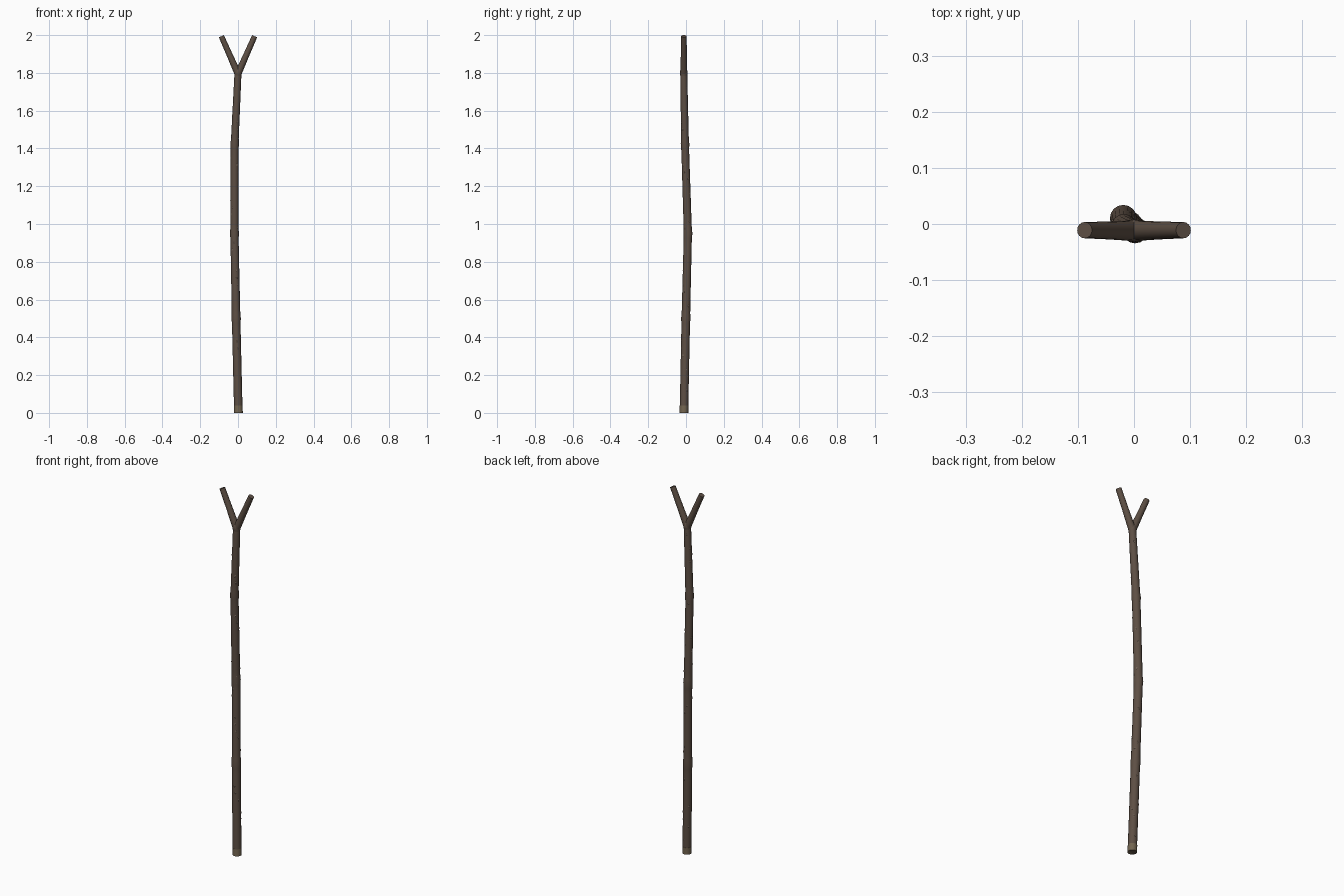
import bpy, bmesh, math, random
from mathutils import Vector

if "Cube" in bpy.data.objects:
    bpy.data.objects.remove(bpy.data.objects["Cube"])

random.seed(4)
SIDES = 16


def material(name, rgb):
    m = bpy.data.materials.new(name)
    m.diffuse_color = (*rgb, 1)
    m.use_nodes = True
    m.node_tree.nodes["Principled BSDF"].inputs["Base Color"].default_value = m.diffuse_color
    return m


bark = material("bark", (0.11, 0.078, 0.058))
cut_wood = material("cut_wood", (0.17, 0.13, 0.08))
pale = material("pale_bark", (0.20, 0.15, 0.115))


def finish(name, bm, mat):
    bmesh.ops.recalc_face_normals(bm, faces=bm.faces)
    me = bpy.data.meshes.new(name)
    bm.to_mesh(me)
    bm.free()
    me.materials.append(mat)
    ob = bpy.data.objects.new(name, me)
    bpy.context.collection.objects.link(ob)
    bpy.context.view_layer.objects.active = ob
    ob.select_set(True)
    bpy.ops.object.shade_smooth_by_angle(angle=math.radians(40))
    ob.select_set(False)
    return ob


def tube(name, rings, mat, axis=(0, 0, 1)):
    """Loft round sections (x, y, z, radius) set square to the axis."""
    q = Vector((0, 0, 1)).rotation_difference(Vector(axis))
    bm = bmesh.new()
    prev = None
    for x, y, z, r in rings:
        ring = []
        for i in range(SIDES):
            a = 2 * math.pi * i / SIDES
            off = q @ Vector((r * math.cos(a), r * math.sin(a), 0))
            ring.append(bm.verts.new(Vector((x, y, z)) + off))
        if prev:
            for i in range(SIDES):
                j = (i + 1) % SIDES
                bm.faces.new((prev[i], prev[j], ring[j], ring[i]))
        else:
            bm.faces.new(ring[::-1])
        prev = ring
    bm.faces.new(prev)
    return finish(name, bm, mat)


# Crooked stem path: x, y, z, radius, bending at each knot
PATH = [(0.002, -0.011, 0.0, 0.0225), (-0.010, -0.001, 0.5, 0.0225),
        (-0.019, 0.010, 0.95, 0.0215), (-0.018, -0.005, 1.42, 0.0205),
        (0.0, -0.012, 1.80, 0.0185)]


def stem_at(z):
    for a, b in zip(PATH, PATH[1:]):
        if z <= b[2]:
            t = (z - a[2]) / (b[2] - a[2])
            return tuple(p + (q - p) * t for p, q in zip(a, b))
    return PATH[-1]


# Stem with slight swellings at the knots
rings = []
steps = 72
for k in range(steps + 1):
    x, y, z, r = stem_at(1.8 * k / steps)
    swell = sum(0.0025 * math.exp(-((z - c) / 0.018) ** 2) for c in (0.5, 0.95, 1.42))
    rings.append((x, y, z, r + swell))
tube("stem", rings, bark)

# Sawn foot and the swelling below the fork
tube("cut_foot", [(0.002, -0.011, 0, 0.0235), (0.001, -0.010, 0.038, 0.0232)], cut_wood)
bm = bmesh.new()
bmesh.ops.create_uvsphere(bm, u_segments=SIDES, v_segments=10, radius=0.0205)
for v in bm.verts:
    v.co = Vector((v.co.x, v.co.y, v.co.z * 1.5)) + Vector((0, -0.012, 1.80))
finish("fork_crotch", bm, bark)

# Forked prongs
for side, label in ((-1, "left"), (1, "right")):
    a, b = Vector((0, -0.012, 1.795)), Vector((side * 0.088, -0.011, 1.994))
    tube(label + "_prong", [(*a, 0.0185), (*a.lerp(b, 0.5), 0.016), (*b, 0.0145)],
         bark, (b - a).normalized())

# Pale bark nubs scattered over the stem
bm = bmesh.new()
for k in range(46):
    x, y, z, r = stem_at(0.08 + 1.68 * k / 45)
    a = random.uniform(0, 2 * math.pi)
    made = bmesh.ops.create_uvsphere(bm, u_segments=8, v_segments=6, radius=0.005)
    for v in made["verts"]:
        v.co.z *= 1.8
        v.co += Vector((x + (r - 0.0035) * math.cos(a), y + (r - 0.0035) * math.sin(a), z))
finish("bark_nubs", bm, pale)
